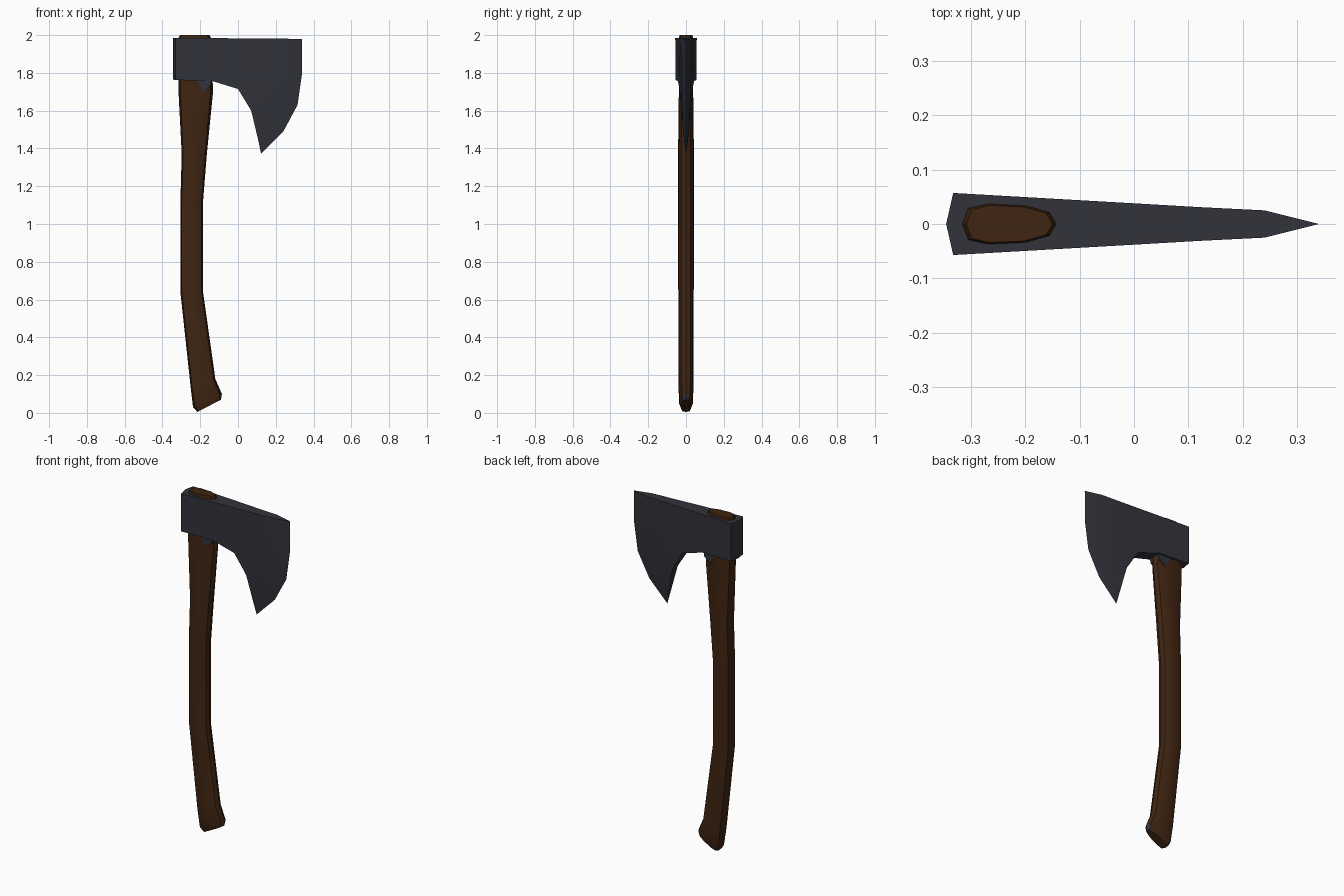
import bpy, bmesh, math

if "Cube" in bpy.data.objects:
    bpy.data.objects.remove(bpy.data.objects["Cube"])


def material(name, rgb):
    m = bpy.data.materials.new(name)
    m.diffuse_color = (*rgb, 1)
    m.use_nodes = True
    m.node_tree.nodes["Principled BSDF"].inputs["Base Color"].default_value = m.diffuse_color
    return m


wood = material("dark wood", (0.050, 0.018, 0.006))
steel = material("dark steel", (0.032, 0.034, 0.044))


def finish(bm, name, mats, angle=35):
    bmesh.ops.remove_doubles(bm, verts=bm.verts, dist=0.0005)
    bmesh.ops.recalc_face_normals(bm, faces=bm.faces)
    me = bpy.data.meshes.new(name)
    bm.to_mesh(me)
    bm.free()
    ob = bpy.data.objects.new(name, me)
    bpy.context.collection.objects.link(ob)
    for m in mats:
        me.materials.append(m)
    bpy.ops.object.select_all(action='DESELECT')
    ob.select_set(True)
    bpy.context.view_layer.objects.active = ob
    bpy.ops.object.shade_smooth_by_angle(angle=math.radians(angle))
    return ob


# Handle: ten-sided section lofted through slanted rings
# ring = back x, back z, front x, front z, half thickness
rings = [(-.215, .005, -.090, .070, .026), (-.238, .030, -.085, .100, .036),
         (-.250, .130, -.120, .180, .040), (-.305, .640, -.185, .640, .041),
         (-.305, 1.12, -.185, 1.12, .042), (-.298, 1.37, -.165, 1.37, .042),
         (-.315, 1.70, -.132, 1.70, .038), (-.315, 1.985, -.143, 1.985, .037),
         (-.308, 2.0, -.150, 2.0, .034)]
half = [(.06, .78), (.27, 1.0), (.67, .92), (.93, .58)]
section = [(0, 0)] + half + [(1, 0)] + [(t, -w) for t, w in reversed(half)]
bm = bmesh.new()
loops = [[bm.verts.new((a + (c - a) * t, w * h, b + (d - b) * t)) for t, w in section]
         for a, b, c, d, h in rings]
n = len(section)
for lo, hi in zip(loops, loops[1:]):
    for i in range(n):
        bm.faces.new((lo[i], lo[(i + 1) % n], hi[(i + 1) % n], hi[i]))
bm.faces.new(loops[0])
bm.faces.new(loops[-1])
# Steel chip on the toe of the knob
for f in bm.faces:
    c = f.calc_center_median()
    if c.z < .1 and c.x > -.105:
        f.material_index = 1
finish(bm, "handle", [wood, steel])


# Axe head: columns from poll to cutting edge, both cheeks joined by a rim
def column(x0, z0, x1, z1, y0, y1):
    return [(x0 + (x1 - x0) * k / 4, y0 + (y1 - y0) * k / 4, z0 + (z1 - z0) * k / 4)
            for k in range(5)]


edge = [(.34, 0, 1.98), (.338, 0, 1.79), (.315, 0, 1.63), (.24, 0, 1.49), (.122, 0, 1.372)]
bevel = [(.24, .025, 1.981), (.24, .025, 1.79), (.218, .023, 1.66),
         (.172, .018, 1.54), (.108, .010, 1.44)]
cols = [column(-.345, 1.985, -.345, 1.765, 0, 0),
        column(-.332, 1.985, -.332, 1.762, .057, .055),
        column(-.14, 1.984, -.14, 1.758, .046, .043),
        column(0, 1.983, 0, 1.715, .038, .035),
        column(.12, 1.982, .07, 1.60, .031, .024),
        bevel, edge]
bm = bmesh.new()
sides = [[[bm.verts.new((x, s * y, z)) for x, y, z in col] for col in cols] for s in (1, -1)]
for g in sides:
    for p, q in zip(g, g[1:]):
        for k in range(4):
            bm.faces.new((p[k], q[k], q[k + 1], p[k + 1]))
f, b = sides
for i in range(len(cols) - 1):
    for k in (0, 4):
        bm.faces.new((f[i][k], f[i + 1][k], b[i + 1][k], b[i][k]))
bmesh.ops.remove_doubles(bm, verts=bm.verts, dist=0.0005)
finish(bm, "axe_head", [steel], 30)

# Small pointed lug under the eye
bm = bmesh.new()
tri = [(-.225, 1.77), (-.14, 1.77), (-.145, 1.735), (-.182, 1.70)]
a, c = [[bm.verts.new((x, y, z)) for x, z in tri] for y in (-.037, .037)]
bm.faces.new(a)
bm.faces.new(c)
for i in range(4):
    j = (i + 1) % 4
    bm.faces.new((a[i], a[j], c[j], c[i]))
finish(bm, "head_lug", [steel])
